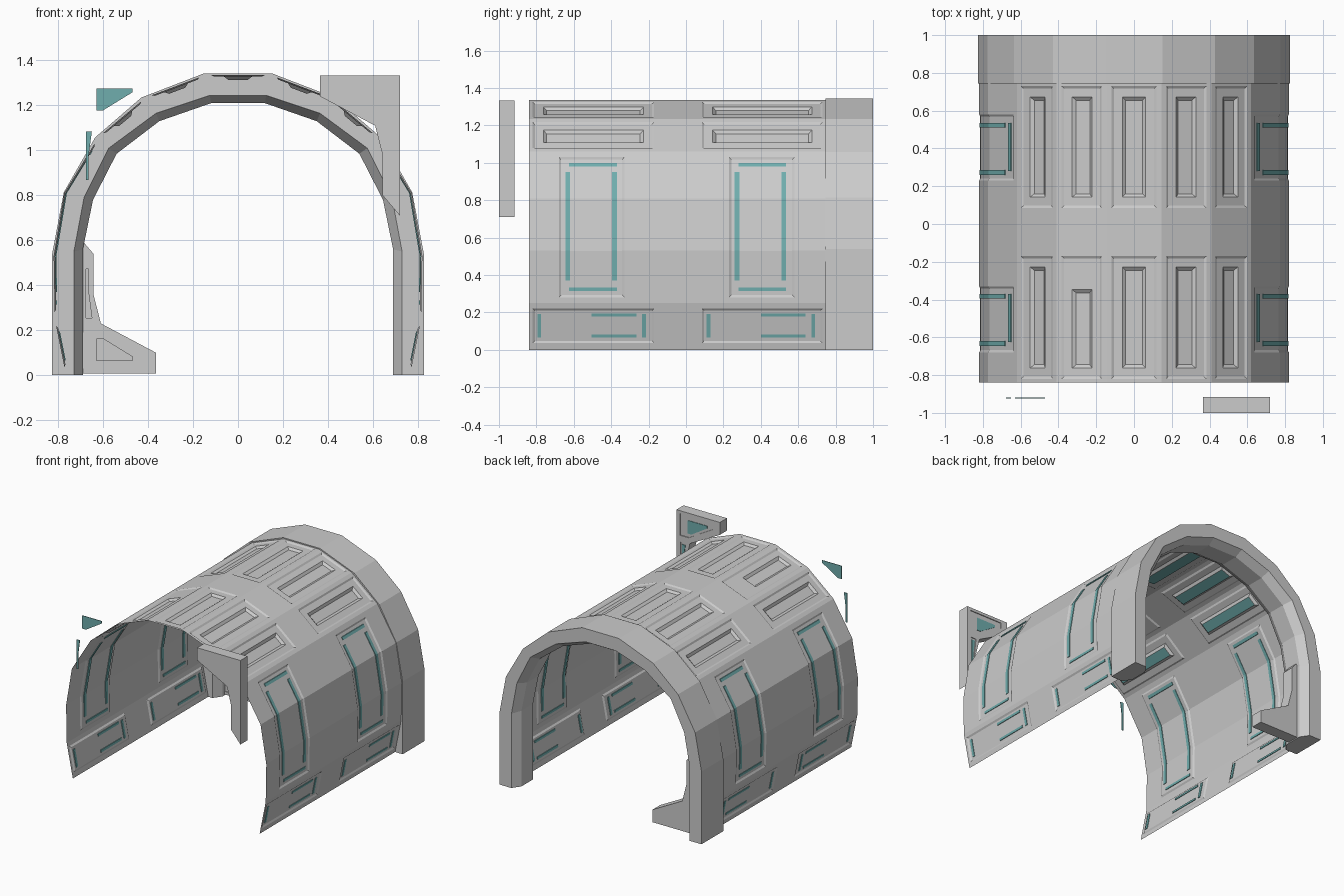
import bpy, bmesh
from mathutils import Vector

if "Cube" in bpy.data.objects:
    bpy.data.objects.remove(bpy.data.objects["Cube"])

teal = bpy.data.materials.new("teal")
teal.diffuse_color = (0.16, 0.42, 0.42, 1)
teal.use_nodes = True
teal.node_tree.nodes["Principled BSDF"].inputs["Base Color"].default_value = teal.diffuse_color


def finish(name, bm, mat=None, fix_normals=True):
    if fix_normals:
        bmesh.ops.recalc_face_normals(bm, faces=bm.faces)
    me = bpy.data.meshes.new(name)
    bm.to_mesh(me)
    bm.free()
    ob = bpy.data.objects.new(name, me)
    bpy.context.collection.objects.link(ob)
    if mat:
        me.materials.append(mat)
    return ob


def loft(bm, loops, closed):
    # skin between loops of equal length, with end caps on the open direction
    rows = [[bm.verts.new(p) for p in lp] for lp in loops]
    n = len(rows)
    for i in range(n if closed else n - 1):
        a, b = rows[i], rows[(i + 1) % n]
        for j in range(len(a) - 1):
            bm.faces.new((a[j], a[j + 1], b[j + 1], b[j]))
    if closed:
        bm.faces.new([r[0] for r in rows])
        bm.faces.new([r[-1] for r in rows])


def prism(name, outline, y0, y1, mat=None):
    bm = bmesh.new()
    a = [bm.verts.new((x, y0, z)) for x, z in outline]
    b = [bm.verts.new((x, y1, z)) for x, z in outline]
    bm.faces.new(a)
    bm.faces.new(b)
    for i in range(len(a)):
        j = (i + 1) % len(a)
        bm.faces.new((a[i], a[j], b[j], b[i]))
    return finish(name, bm, mat)


def mirrored(half):
    return half + [(-x, z) for x, z in reversed(half)]


# ---- thin faceted tunnel shell with recessed panels ----
half = [(.765, 0), (.815, .25), (.82, .53), (.773, .81), (.62, 1.06), (.41, 1.235), (.145, 1.335)]
corners = mirrored(half)
spans = [(.14, .88, "low"), (.11, 1, "side"), (0, 1, "side"), (0, .88, "side"),
         (.1, .9, "roof"), (.1, .9, "roof"), (.09, .91, "roof")]
spans += [(1 - b, 1 - a, t) for a, b, t in reversed(spans[:6])]
pts, tags = [Vector(corners[0])], []
for i, (a, b, tag) in enumerate(spans):
    p, q = Vector(corners[i]), Vector(corners[i + 1])
    group = (tag, i > 6) if tag == "side" else (tag, i)
    for t0, t1, g in ((0, a, None), (a, b, group), (b, 1, None)):
        if t1 - t0 > 1e-6:
            pts.append(p.lerp(q, t1))
            tags.append(g)
ys = [-.84, -.82, -.68, -.33, -.17, .085, .23, .58, .73, .745]
bm = bmesh.new()
grid = [[bm.verts.new((p.x, y, p.y)) for y in ys] for p in pts]
regions = {}
for i, g in enumerate(tags):
    for j in range(len(ys) - 1):
        f = bm.faces.new((grid[i][j], grid[i][j + 1], grid[i + 1][j + 1], grid[i + 1][j]))
        row = 0 if j < 4 else 1
        cols = (2, 6) if g and g[0] == "side" else (1, 2, 3, 5, 6, 7)
        if g and j in cols:
            regions.setdefault((g, row), []).append(f)


def inset(faces, t, d):
    bm.normal_update()
    bmesh.ops.inset_region(bm, faces=faces, thickness=t, depth=d,
                           use_even_offset=True, use_boundary=True)


roof_lights = []
for (g, row), faces in regions.items():
    inset(faces, .012, -.007)
    if g[0] == "roof":
        inset(faces, .045, 0)
        if g[1] == 7 and row == 0:      # one panel has a shortened box
            for v in {v for f in faces for v in f.verts}:
                if v.co.y > -.4:
                    v.co.y -= .12
        inset(faces, .018, -.014)
        bm.normal_update()
        n = faces[0].normal.copy()
        for f in faces:
            roof_lights.append([v.co - n * .003 for v in f.verts])
finish("tunnel_shell", bm, fix_normals=False)

# teal lights on the underside of the roof recesses
bm = bmesh.new()
for quad in roof_lights:
    bm.faces.new([bm.verts.new(p) for p in reversed(quad)])
finish("roof_lights", bm, teal, False)


# ---- teal strips in the wall panels ----
def wall_x(z):
    for (x0, z0), (x1, z1) in zip(half, half[1:]):
        if z <= z1:
            return x0 + (x1 - x0) * (z - z0) / (z1 - z0)


def strip(bm, side, y0, y1, z0, z1):
    zs = [z0] + [z for _, z in half if z0 < z < z1] + [z1]
    loops = []
    for y, off in ((y0, .003), (y1, .003), (y1, .012), (y0, .012)):
        loops.append([(side * (wall_x(z) - off), y, z) for z in zs])
    loft(bm, loops, True)


bm = bmesh.new()
for side in (1, -1):
    for dy in (0, -.905):
        for y in (.26, .51):
            strip(bm, side, y + dy, y + dy + .025, .37, .95)
        for z in (.315, .98):
            strip(bm, side, .28 + dy, .535 + dy, z, z + .018)
        for y in (.11, .67):
            strip(bm, side, y + dy, y + dy + .02, .065, .19)
        for z in (.065, .178):
            strip(bm, side, .4 + dy, .64 + dy, z, z + .016)
finish("wall_light_strips", bm, teal)

# ---- thick arch rib at the back, chamfered on its inner edge ----
outer = mirrored([(.827, 0), (.827, .538), (.775, .813), (.635, 1.058), (.43, 1.235), (.15, 1.343)])
mid = mirrored([(.73, 0), (.73, .55), (.685, .79), (.575, 1.01), (.365, 1.165), (.125, 1.245)])
inner = mirrored([(.69, 0), (.69, .56), (.645, .78), (.54, .985), (.35, 1.13), (.12, 1.21)])
bm = bmesh.new()
loft(bm, [[(x, y, z) for x, z in prof] for prof, y in
          ((outer, .745), (outer, 1), (mid, 1), (inner, .94), (inner, .805), (mid, .745))], True)
finish("arch_rib", bm)

# ---- corner brackets: a loose upper one, and a flipped one at the rib's foot ----
body = [(.365, 1.332), (.72, 1.332), (.72, .71), (.643, .8), (.643, .98), (.61, 1.11), (.365, 1.24)]
frame = [(.69, 1.31), (.42, 1.31), (.42, 1.265), (.62, 1.15), (.69, 1.15)]
tri = [(.63, 1.275), (.47, 1.275), (.47, 1.258), (.6, 1.178), (.63, 1.178)]
slot_frame = [(.688, .86), (.655, .86), (.655, .98), (.642, 1.1), (.688, 1.1)]
slot = [(.677, .868), (.664, .868), (.664, .98), (.65, 1.085), (.677, 1.085)]


def flip(o):
    return [(-x, 1.34 - z) for x, z in o]


def bracket(name, y_back, y_face, fn):
    ob = prism(name, fn(body), y_back, y_face)
    s = 1 if y_face > y_back else -1
    for o, depth in ((frame, .006), (tri, .022), (slot_frame, .006), (slot, .022)):
        cutter = prism("cutter", fn(o), y_face - s * depth, y_face + s * .02)
        cutter.hide_render = True
        mod = ob.modifiers.new("cut", "BOOLEAN")
        mod.operation = "DIFFERENCE"
        mod.solver = "EXACT"
        mod.object = cutter
        bpy.context.view_layer.objects.active = ob
        bpy.ops.object.modifier_apply(modifier=mod.name)
        bpy.data.objects.remove(cutter)


bracket("upper_bracket", -1, -.917, lambda o: o)
bracket("foot_bracket", .915, .825, flip)
# teal inlays in the upper bracket and their free-floating mirror copies
for i, o in enumerate((tri, slot)):
    for s in (1, -1):
        prism("bracket_inlay_%d_%s" % (i, "right" if s > 0 else "left"),
              [(s * x, z) for x, z in o], -.923, -.919, teal)
